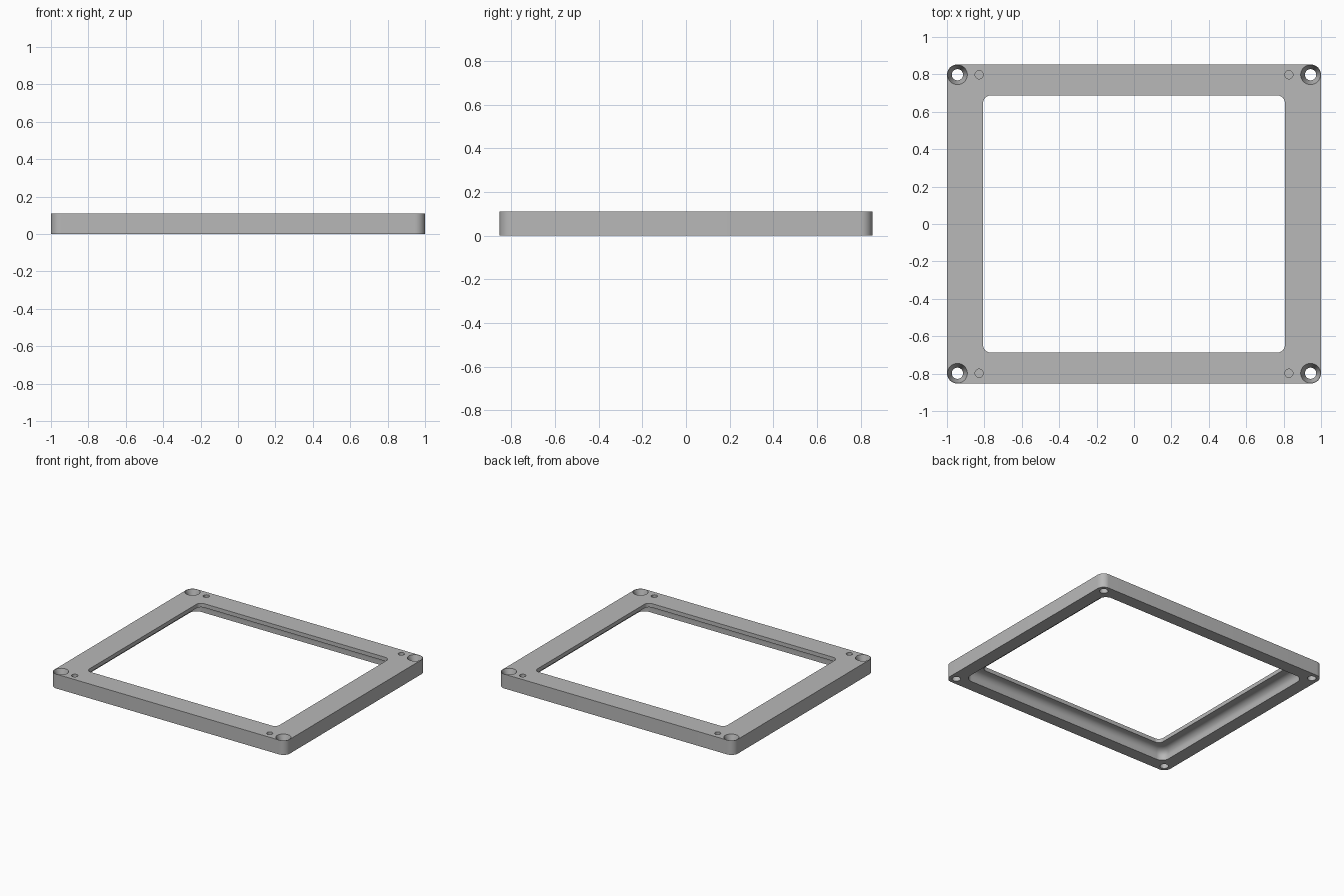
import bpy, bmesh
from math import sin, cos, pi

cube = bpy.data.objects.get("Cube")
if cube:
    bpy.data.objects.remove(cube)

HX, HY, H = 1.0, 0.853, 0.11

grey = bpy.data.materials.new("mid_grey")
grey.use_nodes = True
colour = (0.48, 0.48, 0.48, 1)
grey.diffuse_color = colour
for node in grey.node_tree.nodes:
    if node.type == 'BSDF_PRINCIPLED':
        node.inputs["Base Color"].default_value = colour


def make_object(name, bm):
    bmesh.ops.recalc_face_normals(bm, faces=bm.faces)
    mesh = bpy.data.meshes.new(name)
    bm.to_mesh(mesh)
    bm.free()
    mesh.materials.append(grey)
    obj = bpy.data.objects.new(name, mesh)
    bpy.context.collection.objects.link(obj)
    return obj


def rounded_ring(bm, hx, hy, r, z, steps=10):
    """Vertices of a rounded rectangle at height z."""
    ring = []
    for quarter, (sx, sy) in enumerate([(1, 1), (-1, 1), (-1, -1), (1, -1)]):
        for i in range(steps + 1):
            a = (quarter + i / steps) * pi / 2
            ring.append(bm.verts.new((sx * (hx - r) + r * cos(a),
                                      sy * (hy - r) + r * sin(a), z)))
    return ring


def bridge(bm, a, b):
    n = len(a)
    for i in range(n):
        j = (i + 1) % n
        bm.faces.new((a[i], a[j], b[j], b[i]))


def add_lathe(bm, x, y, profile, n=32):
    """Solid of revolution from (radius, z) pairs, capped at both ends."""
    rings = [[bm.verts.new((x + r * cos(2 * pi * i / n), y + r * sin(2 * pi * i / n), z))
              for i in range(n)] for r, z in profile]
    for a, b in zip(rings, rings[1:]):
        bridge(bm, a, b)
    bm.faces.new(rings[0])
    bm.faces.new(rings[-1])


# Frame: outer wall, top, thin inner lip, coved recess underneath, bottom rim
RX, RY, COVE, LIP_Z = 0.90, 0.757, 0.05, 0.08
sections = [(HX, HY, 0.055, 0), (HX, HY, 0.055, H),
            (0.807, 0.687, 0.04, H), (0.807, 0.687, 0.04, LIP_Z)]
for k in range(9):
    a = pi / 2 * (1 - k / 8)
    d = COVE * (1 - cos(a))
    sections.append((RX - d, RY - d, 0.06 - 0.4 * d, LIP_Z - COVE * (1 - sin(a))))
sections.append((RX, RY, 0.06, 0))

bm = bmesh.new()
rings = [rounded_ring(bm, *s) for s in sections]
for i, ring in enumerate(rings):
    bridge(bm, ring, rings[(i + 1) % len(rings)])
frame = make_object("mounting_frame", bm)

# Countersunk screw holes and blind pin holes at the corners
bm = bmesh.new()
for sx in (-1, 1):
    for sy in (-1, 1):
        add_lathe(bm, sx * 0.944, sy * 0.798,
                  [(0.03, -0.1), (0.03, 0.07), (0.053, 0.107), (0.053, 0.2)])
        add_lathe(bm, sx * 0.828, sy * 0.798, [(0.022, 0.05), (0.022, 0.2)])
cutter = make_object("hole_cutter", bm)
cutter.hide_render = True

cut = frame.modifiers.new("holes", 'BOOLEAN')
cut.operation = 'DIFFERENCE'
cut.solver = 'EXACT'
cut.object = cutter
bpy.ops.object.select_all(action='DESELECT')
bpy.context.view_layer.objects.active = frame
frame.select_set(True)
bpy.ops.object.modifier_apply(modifier=cut.name)
bpy.data.objects.remove(cutter)
bpy.ops.object.shade_smooth_by_angle(angle=0.6)
